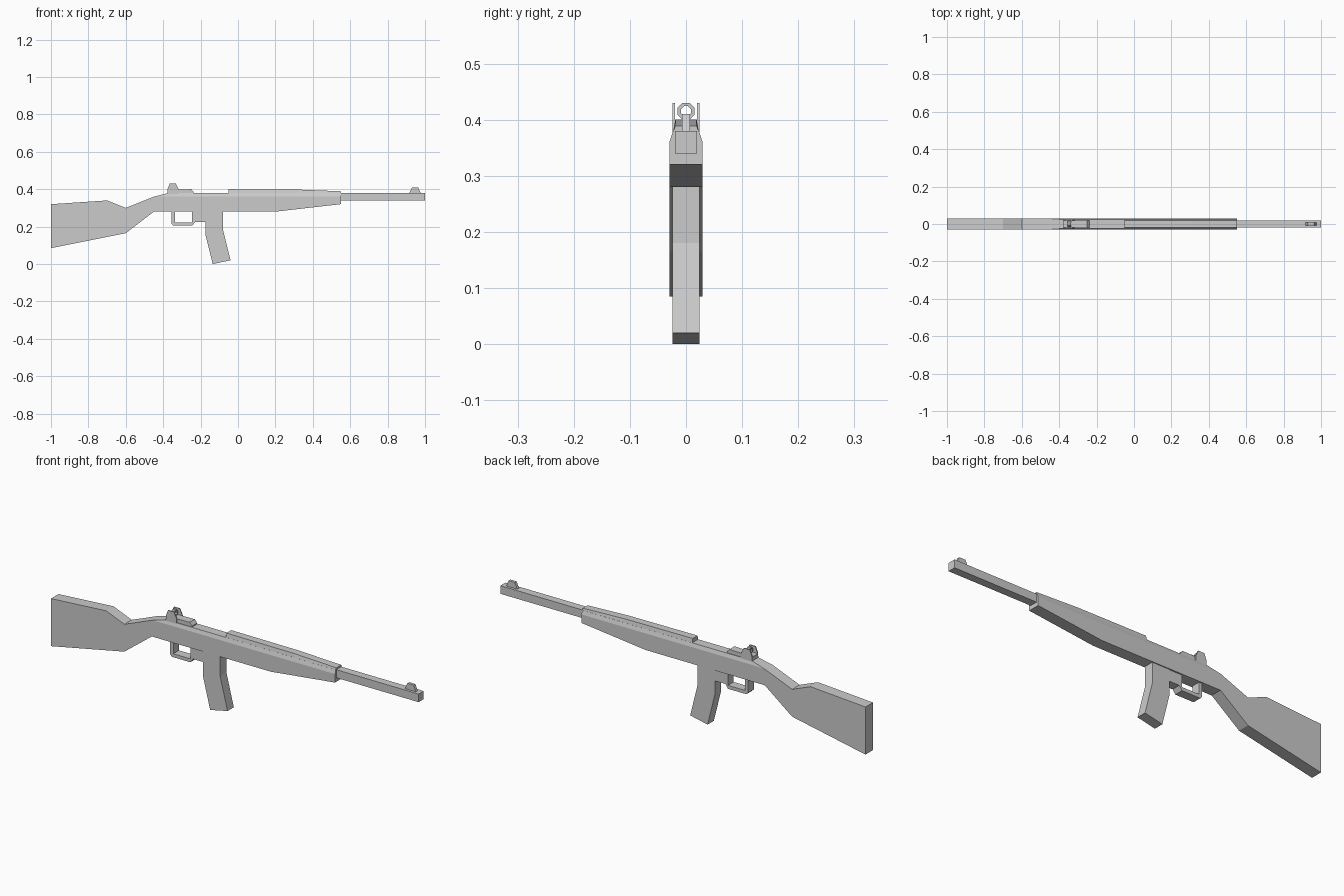
import bpy, bmesh
from math import cos, sin, pi

if "Cube" in bpy.data.objects:
    bpy.data.objects.remove(bpy.data.objects["Cube"])


def loft(name, sections, closed=False):
    """Skin a list of equal-length point loops; cap the ends or join them."""
    bm = bmesh.new()
    loops = [[bm.verts.new(p) for p in s] for s in sections]
    n = len(loops[0])
    pairs = list(zip(loops, loops[1:]))
    if closed:
        pairs.append((loops[-1], loops[0]))
    else:
        bm.faces.new(loops[0])
        bm.faces.new(loops[-1])
    for a, b in pairs:
        for i in range(n):
            j = (i + 1) % n
            bm.faces.new((a[i], a[j], b[j], b[i]))
    bmesh.ops.remove_doubles(bm, verts=bm.verts, dist=1e-5)
    bmesh.ops.recalc_face_normals(bm, faces=bm.faces)
    mesh = bpy.data.meshes.new(name)
    bm.to_mesh(mesh)
    bm.free()
    ob = bpy.data.objects.new(name, mesh)
    bpy.context.collection.objects.link(ob)
    return ob


def prism(name, profile, y0, y1):
    """Extrude an x-z profile across y."""
    return loft(name, [[(x, y, z) for x, z in profile] for y in (y0, y1)])


W = 0.029


# Cross-section with sloped upper shoulders
def section(x, bottom, shoulder, top, top_w):
    return [(x, -W, bottom), (x, W, bottom), (x, W, shoulder),
            (x, top_w, top), (x, -top_w, top), (x, -W, shoulder)]


# Stock and receiver in one tapering body
loft("stock", [section(*s) for s in (
    (-1.00, 0.085, 0.32, 0.32, W),
    (-0.70, 0.145, 0.34, 0.34, W),
    (-0.60, 0.165, 0.30, 0.30, W),
    (-0.45, 0.28, 0.36, 0.36, W),
    (-0.37, 0.28, 0.362, 0.38, 0.023),
    (0.20, 0.28, 0.362, 0.38, 0.023),
    (0.55, 0.32, 0.362, 0.38, 0.023))])

# Raised handguard over the barrel
loft("handguard", [
    [(x, -0.023, 0.378), (x, 0.023, 0.378), (x, 0.019, z), (x, -0.019, z)]
    for x, z in ((-0.05, 0.40), (0.32, 0.398), (0.55, 0.389))])

# Barrel and front sight
prism("barrel", [(0.54, 0.34), (1, 0.34), (1, 0.38), (0.54, 0.38)],
      -0.0195, 0.0195)
prism("front_sight", [(0.915, 0.378), (0.93, 0.41), (0.963, 0.41), (0.977, 0.378)],
      -0.007, 0.007)

# Rear sight base, side ears and aperture ring
prism("rear_sight_base", [(-0.378, 0.375), (-0.378, 0.398), (-0.25, 0.40),
                          (-0.237, 0.385), (-0.237, 0.375)], -0.02, 0.02)
ear = [(-0.378, 0.375), (-0.376, 0.402), (-0.365, 0.43), (-0.332, 0.43),
       (-0.318, 0.40), (-0.318, 0.375)]
for side, y in (("left", 0.0195), ("right", -0.0245)):
    prism("rear_sight_ear_" + side, ear, y, y + 0.005)

ring = []
for i in range(8):
    a = pi / 8 + i * pi / 4
    c, s = cos(a) / cos(pi / 8), sin(a) / cos(pi / 8)
    ring.append([(x, r * c, 0.415 + r * s)
                 for x, r in ((-0.355, 0.015), (-0.338, 0.015),
                              (-0.338, 0.009), (-0.355, 0.009))])
loft("rear_sight_ring", ring, closed=True)

# Open trigger guard with its floor plate
prism("trigger_guard", [
    (-0.355, 0.285), (-0.355, 0.215), (-0.345, 0.205), (-0.245, 0.205),
    (-0.23, 0.225), (-0.17, 0.225), (-0.17, 0.285), (-0.245, 0.285),
    (-0.245, 0.222), (-0.338, 0.222), (-0.338, 0.285)], -0.022, 0.022)

# Kinked magazine
prism("magazine", [(-0.175, 0.285), (-0.175, 0.16), (-0.135, 0.0),
                   (-0.04, 0.02), (-0.08, 0.18), (-0.08, 0.285)], -0.0245, 0.0245)
